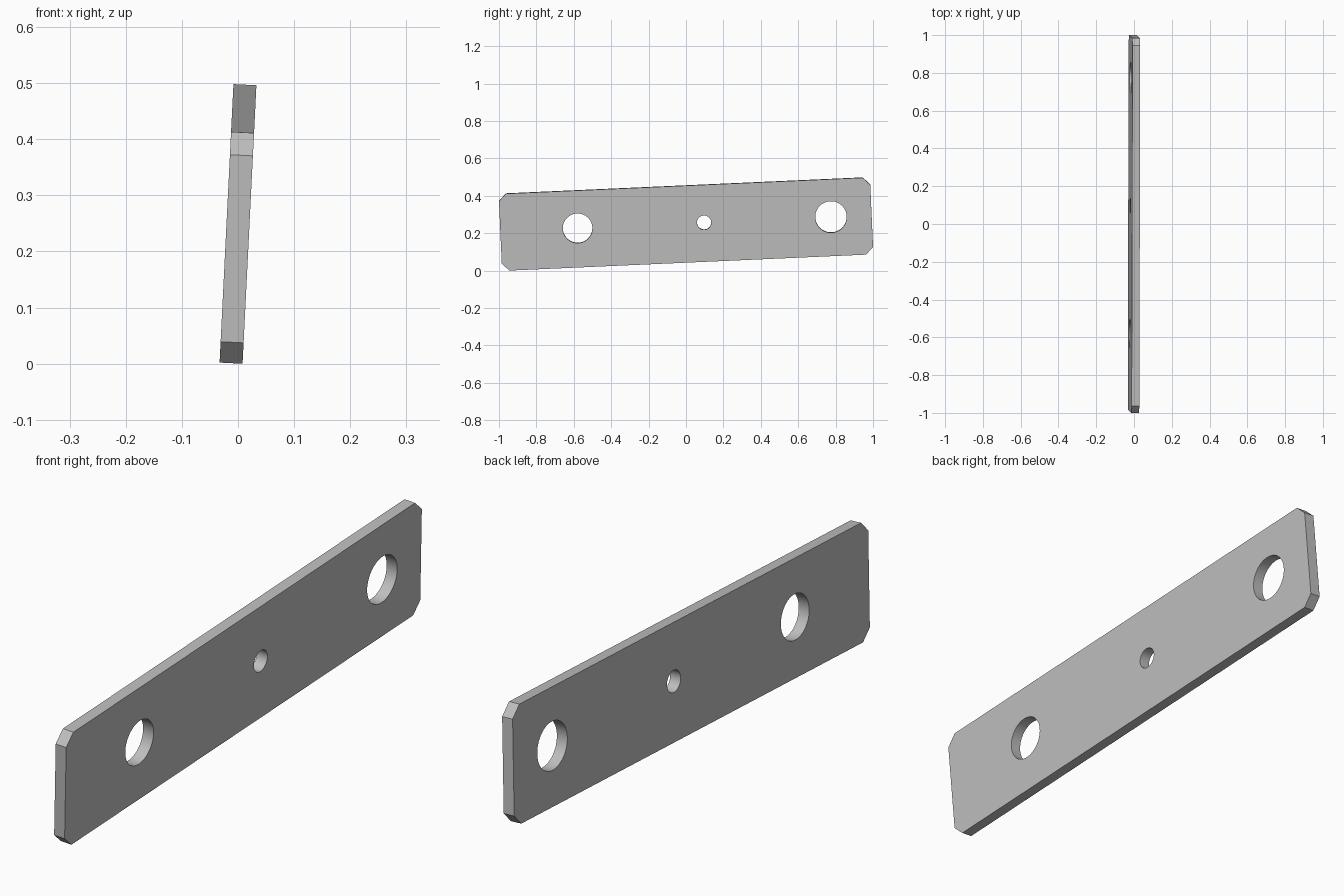
import bpy, bmesh
from math import cos, sin, pi, radians
from mathutils import Matrix

cube = bpy.data.objects.get("Cube")
if cube:
    bpy.data.objects.remove(cube, do_unlink=True)

HALF_LENGTH, HALF_HEIGHT, CHAMFER, THICKNESS = 0.9935, 0.206, 0.039, 0.041
# Holes: position along the plate, height above its middle, radius
HOLES = [(-0.58, 0.004, 0.079), (0.097, 0.004, 0.038), (0.776, 0.004, 0.084)]
SEGMENTS = 64

# Plain grey metal
grey = bpy.data.materials.new("grey_metal")
grey.use_nodes = True
colour = (0.52, 0.52, 0.52, 1)
grey.diffuse_color = colour
grey.node_tree.nodes["Principled BSDF"].inputs["Base Color"].default_value = colour

bm = bmesh.new()


def add_loop(points):
    verts = [bm.verts.new((-THICKNESS / 2, y, z)) for y, z in points]
    return [bm.edges.new((a, b)) for a, b in zip(verts, verts[1:] + verts[:1])]


# Rectangular outline with clipped corners
outline = []
for sy, sz in ((1, 1), (-1, 1), (-1, -1), (1, -1)):
    corner = [(sy * HALF_LENGTH, sz * (HALF_HEIGHT - CHAMFER)),
              (sy * (HALF_LENGTH - CHAMFER), sz * HALF_HEIGHT)]
    outline += corner if sy == sz else corner[::-1]
edges = add_loop(outline)

# Round holes
for y, z, r in HOLES:
    angles = [2 * pi * i / SEGMENTS for i in range(SEGMENTS)]
    edges += add_loop([(y + r * cos(a), z + r * sin(a)) for a in angles])

# Fill between the loops and thicken the sheet
bmesh.ops.triangle_fill(bm, edges=edges, use_beauty=True, normal=(-1, 0, 0))
result = bmesh.ops.extrude_face_region(bm, geom=bm.faces[:], use_keep_orig=True)
moved = [g for g in result["geom"] if isinstance(g, bmesh.types.BMVert)]
bmesh.ops.translate(bm, verts=moved, vec=(THICKNESS, 0, 0))

# Slight lean and slope, then rest on the ground
tilt = Matrix.Rotation(radians(2.85), 4, 'Y') @ Matrix.Rotation(radians(2.56), 4, 'X')
bm.transform(tilt)
bm.transform(Matrix.Translation((0, 0, -min(v.co.z for v in bm.verts))))
bmesh.ops.recalc_face_normals(bm, faces=bm.faces[:])

mesh = bpy.data.meshes.new("drilled_plate")
bm.to_mesh(mesh)
bm.free()
mesh.materials.append(grey)
plate = bpy.data.objects.new("drilled_plate", mesh)
bpy.context.collection.objects.link(plate)

# Smooth hole walls, sharp plate edges
bpy.ops.object.select_all(action='DESELECT')
plate.select_set(True)
bpy.context.view_layer.objects.active = plate
bpy.ops.object.shade_smooth_by_angle(angle=radians(30))
